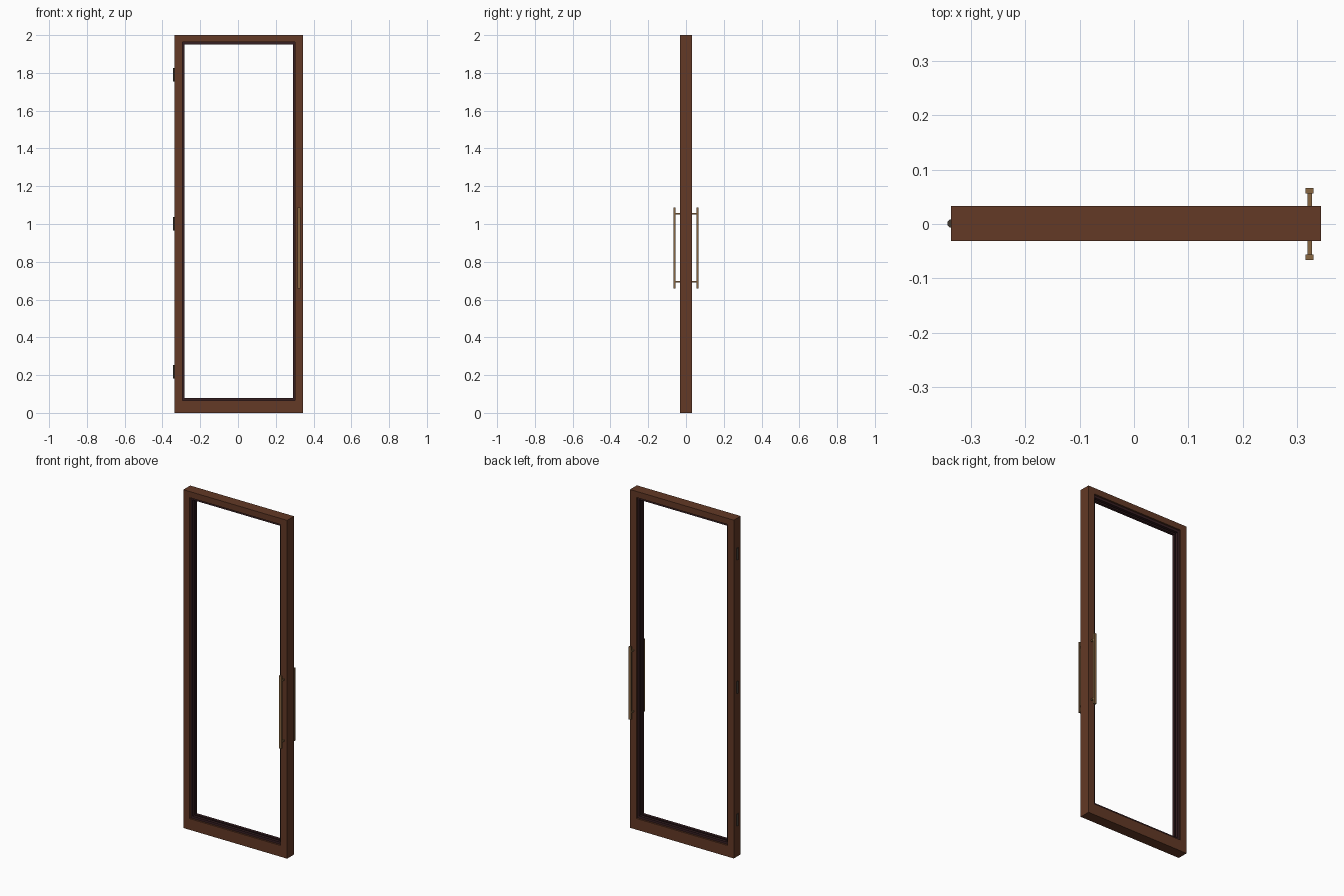
import bpy, bmesh, math

if "Cube" in bpy.data.objects:
    bpy.data.objects.remove(bpy.data.objects["Cube"])

def material(name, rgb):
    m = bpy.data.materials.new(name)
    m.diffuse_color = (*rgb, 1)
    m.use_nodes = True
    m.node_tree.nodes["Principled BSDF"].inputs["Base Color"].default_value = m.diffuse_color
    return m

WOOD = material("brown_wood", (0.125, 0.041, 0.019))
TRIM = material("dark_trim", (0.036, 0.013, 0.015))
BRASS = material("aged_brass", (0.25, 0.135, 0.055))
HINGE = material("dark_hinge_metal", (0.05, 0.04, 0.03))

def finish(name, bm, mat):
    bmesh.ops.recalc_face_normals(bm, faces=bm.faces)
    me = bpy.data.meshes.new(name)
    bm.to_mesh(me)
    bm.free()
    me.materials.append(mat)
    ob = bpy.data.objects.new(name, me)
    bpy.context.collection.objects.link(ob)
    return ob

def box(name, x, y, z, mat):
    bm = bmesh.new()
    bmesh.ops.create_cube(bm, size=1)
    for v in bm.verts:
        v.co = [r[0] + (c + 0.5) * (r[1] - r[0]) for c, r in zip(v.co, (x, y, z))]
    return finish(name, bm, mat)

def ring(name, outer, inner, y0, y1, mat):
    """Rectangular frame; outer and inner are (x0, x1, z0, z1)."""
    bm = bmesh.new()
    def loop(r, y):
        return [bm.verts.new((x, y, z)) for x, z in
                ((r[0], r[2]), (r[1], r[2]), (r[1], r[3]), (r[0], r[3]))]
    loops = [loop(outer, y0), loop(outer, y1), loop(inner, y1), loop(inner, y0)]
    for a, b in zip(loops, loops[1:] + loops[:1]):
        for i in range(4):
            j = (i + 1) % 4
            bm.faces.new((a[i], a[j], b[j], b[i]))
    return finish(name, bm, mat)

# Wooden door frame
OUTER = (-0.336, 0.343, 0.0, 2.0)
OPENING = (-0.294, 0.301, 0.066, 1.964)
ring("door_frame", OUTER, OPENING, -0.031, 0.033, WOOD)

# Glazing beads on both sides of the empty glass slot
BEAD = (-0.283, 0.290, 0.080, 1.950)
ring("front_glazing_bead", OPENING, BEAD, -0.021, -0.004, TRIM)
ring("back_glazing_bead", OPENING, BEAD, 0.006, 0.023, TRIM)

# Pull handles, one on each face
for side, s in (("front", -1), ("back", 1)):
    box(side + "_handle_bar", (0.315, 0.330), sorted((s * 0.056, s * 0.066)),
        (0.658, 1.088), BRASS)
    for i, z in enumerate((0.695, 1.055)):
        box(f"{side}_handle_post_{i}", (0.3185, 0.3265), sorted((s * 0.028, s * 0.058)),
            (z - 0.004, z + 0.004), BRASS)

# Hinge barrels on the left edge
for i, z in enumerate((0.218, 1.001, 1.790)):
    bm = bmesh.new()
    bmesh.ops.create_cone(bm, cap_ends=True, segments=12, radius1=0.008,
                          radius2=0.008, depth=0.07)
    bmesh.ops.translate(bm, verts=bm.verts, vec=(-0.335, 0.001, z))
    finish(f"hinge_{i}", bm, HINGE)
